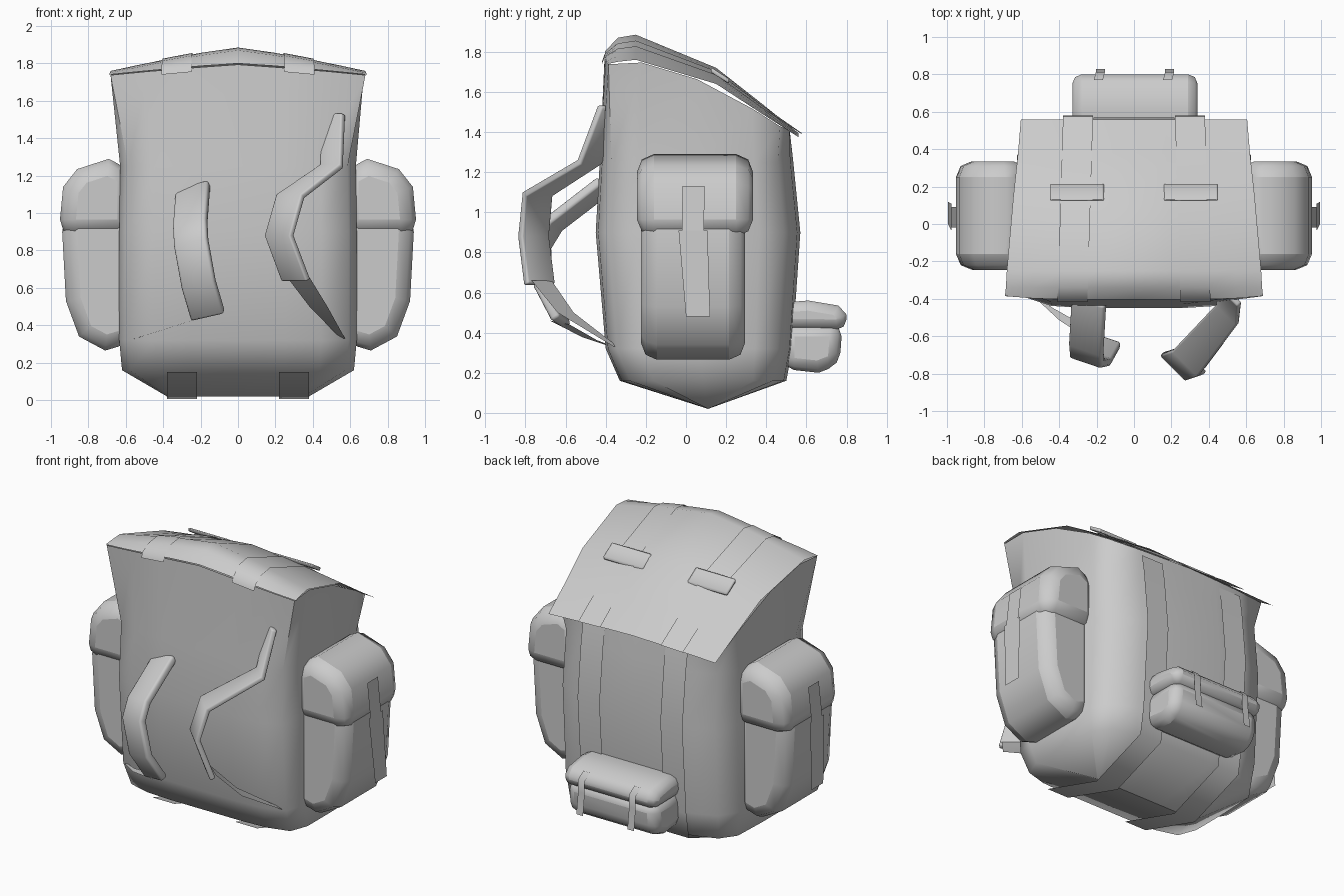
import bpy, bmesh, math
from mathutils import Vector

cube = bpy.data.objects.get("Cube")
if cube:
    bpy.data.objects.remove(cube, do_unlink=True)

canvas = bpy.data.materials.new("grey_canvas")
canvas.use_nodes = True
canvas.diffuse_color = (0.6, 0.6, 0.6, 1)
canvas.node_tree.nodes["Principled BSDF"].inputs["Base Color"].default_value = (0.6, 0.6, 0.6, 1)


def finish(name, bm, thick=0, bevel=0):
    """Turn a bmesh into a smooth object with optional thickness and rounding."""
    bmesh.ops.remove_doubles(bm, verts=bm.verts, dist=0.0005)
    bmesh.ops.recalc_face_normals(bm, faces=bm.faces)
    mesh = bpy.data.meshes.new(name)
    bm.to_mesh(mesh)
    bm.free()
    mesh.materials.append(canvas)
    ob = bpy.data.objects.new(name, mesh)
    bpy.context.collection.objects.link(ob)
    if thick:
        mod = ob.modifiers.new("thickness", 'SOLIDIFY')
        mod.thickness, mod.offset = thick, 0
    if bevel:
        mod = ob.modifiers.new("rounding", 'BEVEL')
        mod.width, mod.segments = bevel, 2
        mod.limit_method, mod.angle_limit = 'ANGLE', math.radians(60)
    bpy.ops.object.select_all(action='DESELECT')
    ob.select_set(True)
    bpy.context.view_layer.objects.active = ob
    bpy.ops.object.shade_smooth_by_angle(angle=math.radians(65))
    return ob


def grid(rows, closed=False):
    """Skin a list of equal-length point rows with quads."""
    bm = bmesh.new()
    vs = [[bm.verts.new(p) for p in row] for row in rows]
    n = len(rows[0])
    for a, b in zip(vs, vs[1:]):
        for i in range(n if closed else n - 1):
            j = (i + 1) % n
            bm.faces.new((a[i], a[j], b[j], b[i]))
    return bm


def ribbon(name, path, width, thick=0, scales=None, bevel=0):
    """Flat band along a path; width is the half-width vector."""
    w = Vector(width)
    scales = scales or [1] * len(path)
    rows = [(Vector(p) - w * s, Vector(p) + w * s) for p, s in zip(path, scales)]
    return finish(name, grid(rows), thick, bevel)


def pouch(name, profile, lo, hi, place, bevel):
    """Extrude a closed profile from lo to hi and round its ends."""
    bm = grid([[place(a, t, z) for a, z in profile] for t in (lo, hi)], True)
    bm.verts.ensure_lookup_table()
    n = len(profile)
    bm.faces.new(bm.verts[:n])
    bm.faces.new(bm.verts[n:])
    return finish(name, bm, bevel=bevel)


# Lid crown: y, centre height, drop at the sides, half-width
CROWN = [(-0.405, 1.80, 0.06, 0.69), (-0.34, 1.87, 0.12, 0.685), (-0.25, 1.885, 0.125, 0.68),
         (0.15, 1.72, 0.08, 0.645), (0.38, 1.54, 0.05, 0.62), (0.56, 1.395, 0.02, 0.605)]


def lid_at(y):
    y = max(CROWN[0][0], min(CROWN[-1][0], y))
    for a, b in zip(CROWN, CROWN[1:]):
        if y <= b[0]:
            t = (y - a[0]) / (b[0] - a[0])
            return [p + (q - p) * t for p, q in zip(a, b)]


def lid_z(x, y):
    _, z, drop, w = lid_at(y)
    return z - drop * min(1, abs(x) / w) ** 1.2


# Main body, lofted from the bottom ridge up to the flared rim under the lid
HALF = [(0, 0), (.4, 0), (.7, .012), (.93, .06), (1, .2), (1, .5),
        (.985, .8), (.87, .92), (.63, .985), (.3, 1), (0, 1)]
RIM = [(0, 0), (.4, 0), (.7, .005), (.99, .02), (1, .2), (1, .5),
       (1, .8), (.97, .95), (.63, 1), (.3, 1), (0, 1)]
LEVELS = [(0.02, 0.38, 0.11, 0.11), (0.16, 0.62, -0.33, 0.50), (0.32, 0.635, -0.40, 0.53),
          (0.90, 0.635, -0.45, 0.57), (1.25, 0.63, -0.43, 0.535), (None, 0.69, -0.405, 0.515)]
rows = []
for z, w, yf, yb in LEVELS:
    half = HALF if z else RIM
    row = []
    for u, v in half + [(-u, v) for u, v in half[-2:0:-1]]:
        x, y = u * w, yf + (yb - yf) * v
        if z is None:
            x *= 1 - 0.12 * v
        row.append((x, y, z or lid_z(x, y) - 0.006))
    rows.append(row)
finish("main_body", grid(rows, True))

# Lid sheet, its front edge curving back at the corners
ACROSS = (-1, -.8, -.55, -.28, 0, .28, .55, .8, 1)
finish("lid", grid([[(u * w, y + (.02 * u ** 4 if y < -.4 else 0), lid_z(u * w, y))
                     for u in ACROSS] for y, z, d, w in CROWN]))

# Side pockets with flaps and hanging straps
POCKET = [(.56, .31), (.71, .265), (.85, .34), (.92, .53), (.94, .9), (.9, 1.1), (.56, 1.1)]
FLAP = [(.56, .88), (.96, .88), (.935, 1.14), (.86, 1.235), (.69, 1.29), (.56, 1.22)]
for side, s in (("left", 1), ("right", -1)):
    def put(a, t, z, s=s):
        return (s * a, t, z)
    pouch(side + "_pocket", POCKET, -0.225, 0.295, put, 0.08)
    pouch(side + "_pocket_flap", FLAP, -0.245, 0.335, put, 0.085)
    ribbon(side + "_pocket_upper_strap", [(s * .95, .037, 1.13), (s * .975, .035, .9)], (0, .055, 0))
    ribbon(side + "_pocket_lower_strap", [(s * .975, .035, .91), (s * .995, .06, .48)],
           (0, .06, 0), scales=[1.2, 1])


# Back pocket with flap and two thin straps
def put_back(a, t, z):
    return (t, a, z)


pouch("back_pocket", [(.48, .22), (.66, .2), (.765, .24), (.78, .44), (.48, .44)],
      -0.32, 0.33, put_back, 0.06)
pouch("back_pocket_flap", [(.48, .42), (.80, .415), (.80, .49), (.76, .535), (.61, .56), (.48, .55)],
      -0.33, 0.34, put_back, 0.05)
for i, x in enumerate((-0.18, 0.19)):
    ribbon(f"back_pocket_strap_{i}", [(x - .01, .77, .535), (x, .812, .49), (x, .812, .41),
                                      (x, .83, .27)], (.024, 0, 0))

# Long webbing bands over the lid, down the back and under the base
for side, s in (("left", 1), ("right", -1)):
    rows = []
    for y in (-.405, -.34, -.25, .15, .38, .575):
        mid = .30 + .03 * (.55 - y)
        rows.append([(s * x, y, lid_z(x, y) + .007) for x in (mid - .08, mid, mid + .08)])
    hang = [(x, -.418, z - .035) for x, y, z in rows[0]]
    finish(side + "_lid_band", grid([hang] + rows))
    under = [(.525, 1.37), (.545, 1.25), (.58, .9), (.54, .32), (.512, .15), (.11, .005), (-.345, .15)]
    ribbon(side + "_body_band", [(s * .30, y, z) for y, z in under], (.08, 0, 0))
    # Buckle bar lying on the lid
    x0 = s * .305
    bar = [(y, lid_z(.3, y) + up) for y, up in ((.125, 0), (.215, 0), (.215, .025), (.125, .025))]
    pouch(side + "_lid_buckle", bar, x0 - .145, x0 + .145, put_back, 0.008)

# Shoulder straps, each a padded band ending in a thin tail
ribbon("left_shoulder_strap",
       [(.51, -.375, 1.53), (.50, -.48, 1.25), (.28, -.74, 1.09), (.22, -.76, .88), (.31, -.73, .64)],
       (.068, -.068, 0), 0.035, [.8, .8, 1, 1, 1], 0.01)
ribbon("left_strap_tail", [(.32, -.72, .66), (.43, -.60, .50), (.56, -.35, .33)],
       (.06, -.05, 0), scales=[1, .8, .2])
ribbon("right_shoulder_strap",
       [(-.24, -.40, 1.14), (-.255, -.66, .94), (-.25, -.72, .84), (-.21, -.71, .62), (-.16, -.62, .45)],
       (.088, -.03, .02), 0.05, None, 0.015)
ribbon("right_strap_tail", [(-.17, -.63, .45), (-.42, -.48, .37), (-.58, -.34, .32)],
       (.03, -.05, .01), scales=[1, .7, .3])
